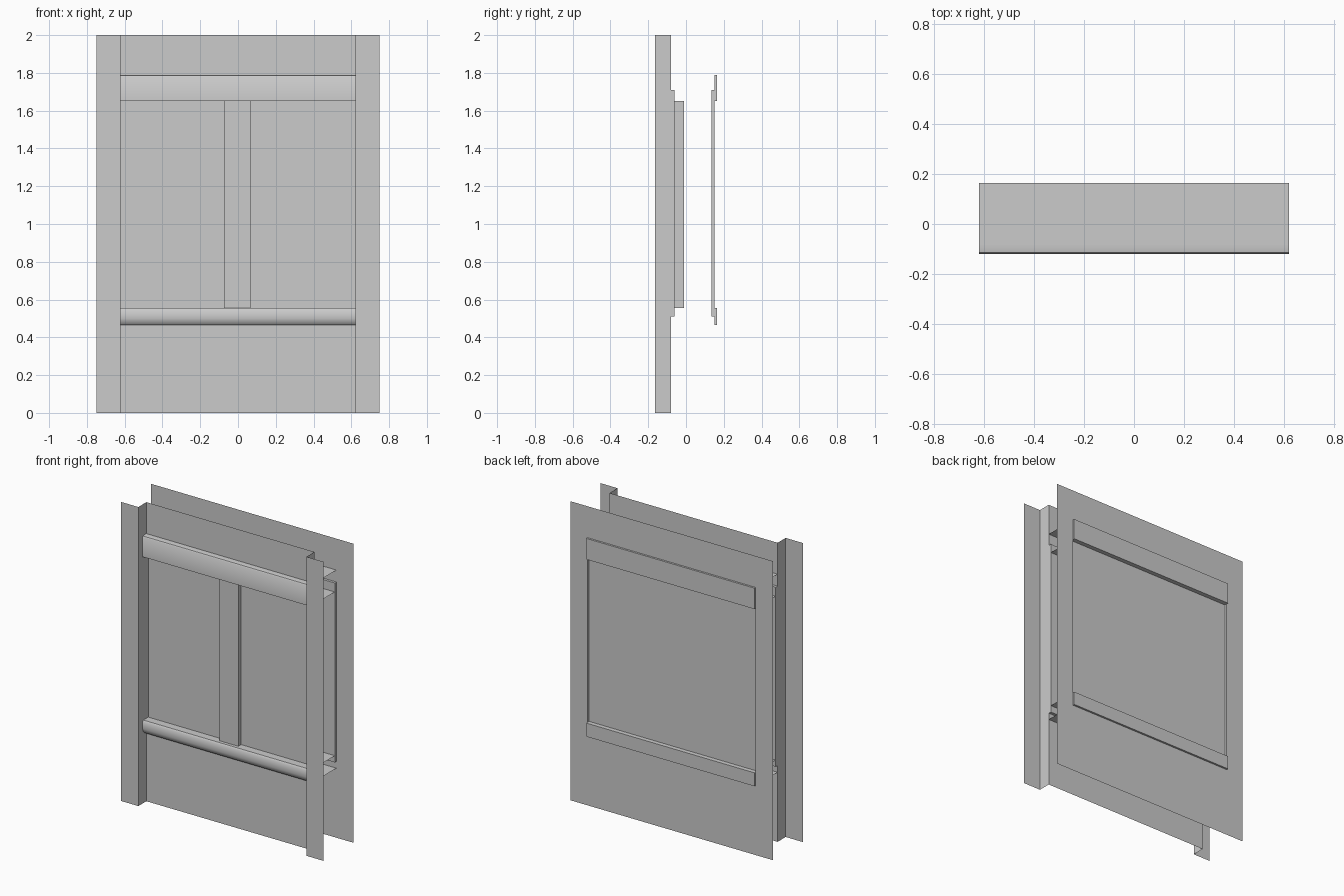
import bpy, bmesh

if "Cube" in bpy.data.objects:
    bpy.data.objects.remove(bpy.data.objects["Cube"])

W, H = 0.75, 2.0          # half width, height
OX = 0.622                # half width of the window opening
Z0, Z1 = 0.51, 1.71       # opening bottom and top
YF, YB = -0.08, 0.152     # front and back wall planes


def build(name, faces):
    """Object from a few polygons, welded together."""
    bm = bmesh.new()
    for f in faces:
        bm.faces.new([bm.verts.new(p) for p in f])
    bmesh.ops.remove_doubles(bm, verts=bm.verts, dist=1e-5)
    bmesh.ops.recalc_face_normals(bm, faces=bm.faces)
    me = bpy.data.meshes.new(name)
    bm.to_mesh(me)
    bm.free()
    ob = bpy.data.objects.new(name, me)
    bpy.context.collection.objects.link(ob)
    return ob


def wall_rect(x0, x1, z0, z1, y):
    return [(x0, y, z0), (x1, y, z0), (x1, y, z1), (x0, y, z1)]


def side_rect(x, y0, y1, z0, z1):
    return [(x, y0, z0), (x, y1, z0), (x, y1, z1), (x, y0, z1)]


def sweep_x(profile, closed=False):
    """Quads from a (y, z) profile running the width of the opening."""
    pairs = list(zip(profile, profile[1:] + profile[:1]))
    if not closed:
        pairs = pairs[:-1]
    return [[(-OX, *a), (OX, *a), (OX, *b), (-OX, *b)] for a, b in pairs]


# Front wall: panels below and above the opening
build("front_wall", [wall_rect(-OX, OX, 0, Z0, YF), wall_rect(-OX, OX, Z1, H, YF)])

# Side flanges with their returns to the front wall
for s, side in ((-1, "left"), (1, "right")):
    build(side + "_flange", [wall_rect(s * OX, s * W, 0, H, -0.165),
                             side_rect(s * OX, -0.165, YF, 0, H)])

# Back wall: frame around the opening
build("back_wall", [wall_rect(-W, W, 0, Z0, YB), wall_rect(-W, W, Z1, H, YB),
                    wall_rect(-W, -OX, Z0, Z1, YB), wall_rect(OX, W, Z0, Z1, YB)])

# Recessed panes with shallow reveals
for name, y, pane in (("front_pane", YF, -0.06), ("back_pane", YB, 0.135)):
    faces = sweep_x([(y, Z0), (pane, Z0), (pane, Z1), (y, Z1)])
    faces += [side_rect(s * OX, y, pane, Z0, Z1) for s in (-1, 1)]
    build(name, faces)

# Lintel and sill: sleeves through both walls, capped where they protrude
trims = {
    "lintel": [(-0.10, 1.79), (-0.115, 1.787), (-0.12, 1.78), (-0.12, 1.65)],
    "sill": [(-0.112, 0.555), (-0.12, 0.545), (-0.12, 0.50), (-0.115, 0.48), (-0.10, 0.465)],
}
for name, nose in trims.items():
    top, bottom = nose[0][1], nose[-1][1]
    faces = sweep_x(nose + [(YF, bottom), (YB, bottom), (0.165, bottom),
                            (0.165, top), (YB, top), (YF, top)], closed=True)
    for x in (-OX, OX):
        faces.append([(x, *p) for p in nose + [(YF, bottom), (YF, top)]])
        faces.append(side_rect(x, YB, 0.165, bottom, top))
    ob = build(name, faces)
    bpy.context.view_layer.objects.active = ob
    ob.select_set(True)
    bpy.ops.object.shade_smooth_by_angle(angle=0.7)
    ob.select_set(False)

# Centre mullion
bpy.ops.mesh.primitive_cube_add(size=1, location=(-0.004, -0.05, 1.1025))
mullion = bpy.context.object
mullion.name = "mullion"
mullion.scale = (0.138, 0.08, 1.095)
